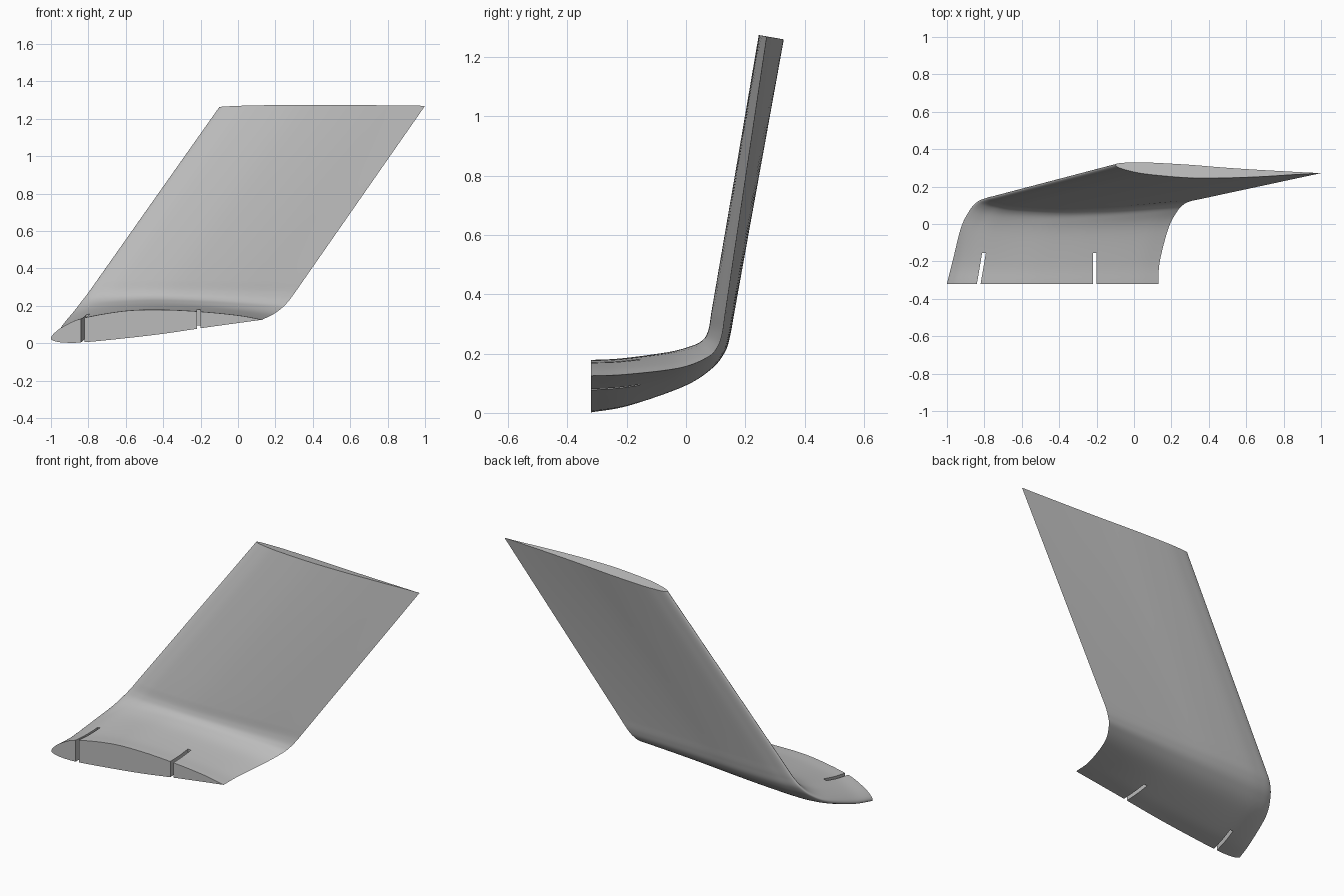
import bpy
import bmesh
from math import radians, sin, cos
from mathutils import Vector

cube = bpy.data.objects.get("Cube")
if cube:
    bpy.data.objects.remove(cube)

grey = bpy.data.materials.new("plain grey")
grey.use_nodes = True
grey.diffuse_color = (0.5, 0.5, 0.5, 1)
grey.node_tree.nodes["Principled BSDF"].inputs["Base Color"].default_value = (0.5, 0.5, 0.5, 1)


def catmull(points, steps):
    """Smooth path through vectors of any size."""
    padded = [2 * points[0] - points[1], *points, 2 * points[-1] - points[-2]]
    path = []
    for a, b, c, d in zip(padded, padded[1:], padded[2:], padded[3:]):
        for i in range(steps):
            u = i / steps
            path.append(0.5 * (2 * b + (c - a) * u + (2 * a - 5 * b + 4 * c - d) * u ** 2
                               + (3 * b - a - 3 * c + d) * u ** 3))
    return path + [points[-1]]


# Airfoil section, trailing edge over the top to the nose and back underneath:
# chord fraction, height at the thick root, height at the thin tip
airfoil = [Vector(p) for p in (
    (1, 0, 0), (.885, .035, .012), (.71, .072, .032), (.53, .1, .047), (.35, .112, .054),
    (.15, .093, .043), (.06, .059, .027), (.015, .026, .013), (0, 0, 0),
    (.015, -.015, -.009), (.06, -.028, -.015), (.15, -.036, -.02), (.35, -.034, -.017),
    (.53, -.028, -.009), (.71, -.016, -.004), (.885, -.006, -.001), (1, 0, 0))]
section = catmull(airfoil, 5)[:-1]

# Span stations: leading edge, trailing edge, bend angle, share of root thickness
stations = [
    ((-1, -.32, .025), (.13, -.32, .125), 0, 1),
    ((-.97, -.2, .047), (.138, -.2, .13), 12, .88),
    ((-.925, -.02, .11), (.185, -.02, .152), 28, .6),
    ((-.88, .07, .165), (.235, .073, .188), 46, .35),
    ((-.84, .115, .218), (.268, .106, .222), 64, .12),
    ((-.8, .132, .27), (.302, .122, .267), 80, 0)]
tip = Vector((-.1, .316, 1.262, 1, .272, 1.269, 80, 0))
flat = [Vector((*le, *te, angle, thick)) for le, te, angle, thick in stations]
flat.append(flat[-1].lerp(tip, .06))
span = catmull(flat, 8)
span += [span[-1].lerp(tip, i / 8) for i in range(1, 9)]

# Blended wing skin with closed ends
bm = bmesh.new()
rings = []
for s in span:
    le, te = Vector(s[0:3]), Vector(s[3:6])
    a = radians(s[6])
    normal = Vector((0, -sin(a), cos(a)))
    rings.append([bm.verts.new(le.lerp(te, p[0]) + normal * (p[1] * s[7] + p[2] * (1 - s[7])))
                  for p in section])
n = len(section)
for r, q in zip(rings, rings[1:]):
    for i in range(n):
        j = (i + 1) % n
        bm.faces.new((r[i], r[j], q[j], q[i]))
bm.faces.new(rings[0])
bm.faces.new(rings[-1])
bmesh.ops.recalc_face_normals(bm, faces=bm.faces)


def make_object(name, mesh_data):
    mesh = bpy.data.meshes.new(name)
    mesh_data.to_mesh(mesh)
    mesh_data.free()
    mesh.materials.append(grey)
    obj = bpy.data.objects.new(name, mesh)
    bpy.context.collection.objects.link(obj)
    return obj


winglet = make_object("winglet", bm)
bpy.context.view_layer.objects.active = winglet
winglet.select_set(True)

# Two narrow slots through the root, the front one following the sweep
for name, x_root, x_inner in (("front_slot", -.83, -.802), ("rear_slot", -.21, -.21)):
    cut = bmesh.new()
    bmesh.ops.create_cube(cut, size=1)
    for v in cut.verts:
        inner = v.co.y > 0
        slope = (x_inner - x_root) / .165
        y = -.155 if inner else -.4
        v.co = (x_root + slope * (y + .32) + v.co.x * .02, y, v.co.z)
    cutter = make_object(name, cut)
    cutter.hide_render = True
    mod = winglet.modifiers.new(name, 'BOOLEAN')
    mod.operation = 'DIFFERENCE'
    mod.solver = 'EXACT'
    mod.object = cutter
    bpy.ops.object.modifier_apply(modifier=mod.name)
    bpy.data.objects.remove(cutter)

bpy.ops.object.shade_smooth_by_angle(angle=radians(35))
